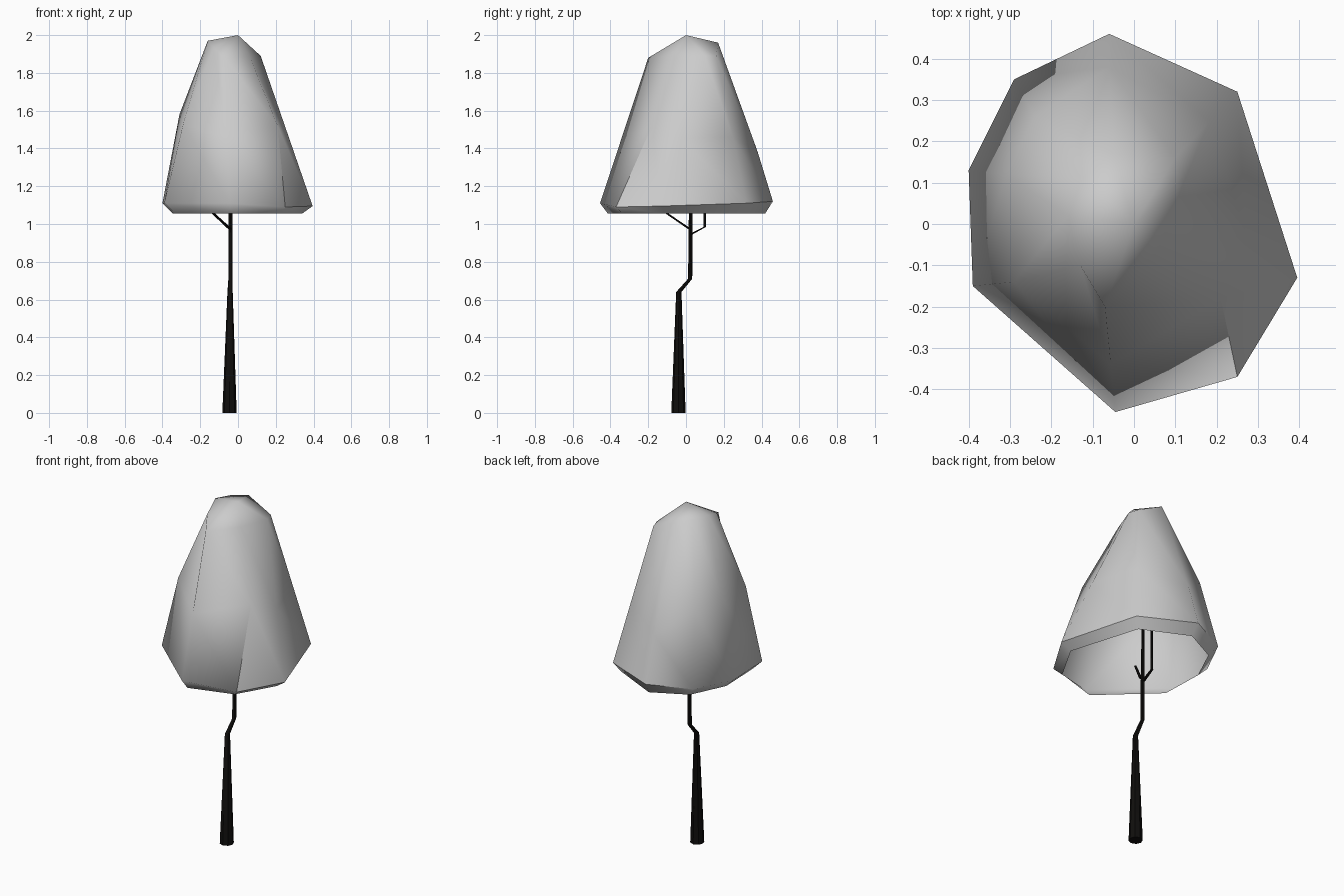
import bpy, bmesh, math
from mathutils import Vector

if "Cube" in bpy.data.objects:
    bpy.data.objects.remove(bpy.data.objects["Cube"])

bark = bpy.data.materials.new("dark_bark")
bark.diffuse_color = (0.005, 0.0045, 0.004, 1)
bark.use_nodes = True
bark.node_tree.nodes["Principled BSDF"].inputs["Base Color"].default_value = bark.diffuse_color


def loft(name, rings, cap_start=False, tip=None, mat=None, angle=40):
    """Skin rings of equal length, optionally closing the start and fanning to a tip."""
    bm = bmesh.new()
    loops = [[bm.verts.new(p) for p in ring] for ring in rings]
    n = len(loops[0])
    for a, b in zip(loops, loops[1:]):
        for i in range(n):
            j = (i + 1) % n
            bm.faces.new((a[i], a[j], b[j], b[i]))
    if cap_start:
        bm.faces.new(loops[0])
    if tip:
        t = bm.verts.new(tip)
        for i in range(n):
            bm.faces.new((loops[-1][i], loops[-1][(i + 1) % n], t))
    bmesh.ops.recalc_face_normals(bm, faces=bm.faces)
    me = bpy.data.meshes.new(name)
    bm.to_mesh(me)
    bm.free()
    ob = bpy.data.objects.new(name, me)
    bpy.context.collection.objects.link(ob)
    if mat:
        me.materials.append(mat)
    bpy.ops.object.select_all(action='DESELECT')
    ob.select_set(True)
    bpy.context.view_layer.objects.active = ob
    bpy.ops.object.shade_smooth_by_angle(angle=math.radians(angle))
    return ob


def limb(name, path, sides=8):
    """Tapered limb: path of (x, y, z, radius) with level cross-sections."""
    rings = [[(x + r * math.cos(math.tau * i / sides),
               y + r * math.sin(math.tau * i / sides), z) for i in range(sides)]
             for x, y, z, r in path]
    x, y, z, r = path[-1]
    return loft(name, rings, True, (x, y, z + r * 0.5), bark)


# trunk and branches
limb("trunk", [(-0.045, -0.04, 0, 0.038), (-0.042, -0.038, 0.64, 0.014),
               (-0.04, 0.022, 0.71, 0.011), (-0.04, 0.025, 1.06, 0.010),
               (-0.04, 0.03, 1.35, 0.007)])
limb("front_branch", [(-0.04, 0.022, 0.972, 0.011), (-0.13, -0.10, 1.055, 0.009),
                      (-0.13, -0.145, 1.15, 0.006)], 6)
limb("back_branch", [(-0.04, 0.025, 0.945, 0.011), (-0.04, 0.10, 0.985, 0.008),
                     (-0.04, 0.10, 1.30, 0.006)], 6)

# canopy: open shell with eight sides, a tucked rim and a sharp fold at front right
wide = [Vector(p) for p in (
    (-0.06, 0.46, 1.12), (0.25, 0.32, 1.11), (0.395, -0.13, 1.095), (0.25, -0.37, 1.09),
    (-0.045, -0.455, 1.11), (-0.39, -0.15, 1.11), (-0.40, 0.13, 1.11), (-0.29, 0.35, 1.11))]
top = [Vector(p) for p in (
    (-0.05, 0.17, 1.96), (0.10, 0.16, 1.89), (0.12, 0.10, 1.89), (0.06, -0.06, 1.89),
    (-0.07, -0.20, 1.88), (-0.13, -0.10, 1.93), (-0.16, 0.02, 1.97), (-0.12, 0.11, 1.965))]
rim = [Vector((p.x * 0.86, p.y * 0.91, 1.055)) for p in wide]
mid = [w.lerp(t, 0.45) for w, t in zip(wide, top)]
mid[0] = Vector((-0.06, 0.38, 1.38))
mid[3] = Vector((0.21, -0.18, 1.52))
mid[5] = Vector((-0.29, -0.14, 1.53))
mid[6] = Vector((-0.31, 0.12, 1.58))
mid[7] = Vector((-0.24, 0.26, 1.52))
canopy = loft("canopy", [rim, wide, mid, top], tip=(0, 0, 2.0), angle=75)

# sharp fold edge (wide ring to middle ring) and sharp rim at the back
for e in canopy.data.edges:
    pair = set(e.vertices)
    if pair == {11, 19} or pair in ({15, 8}, {8, 9}, {9, 10}, {10, 11}):
        e.use_edge_sharp = True
